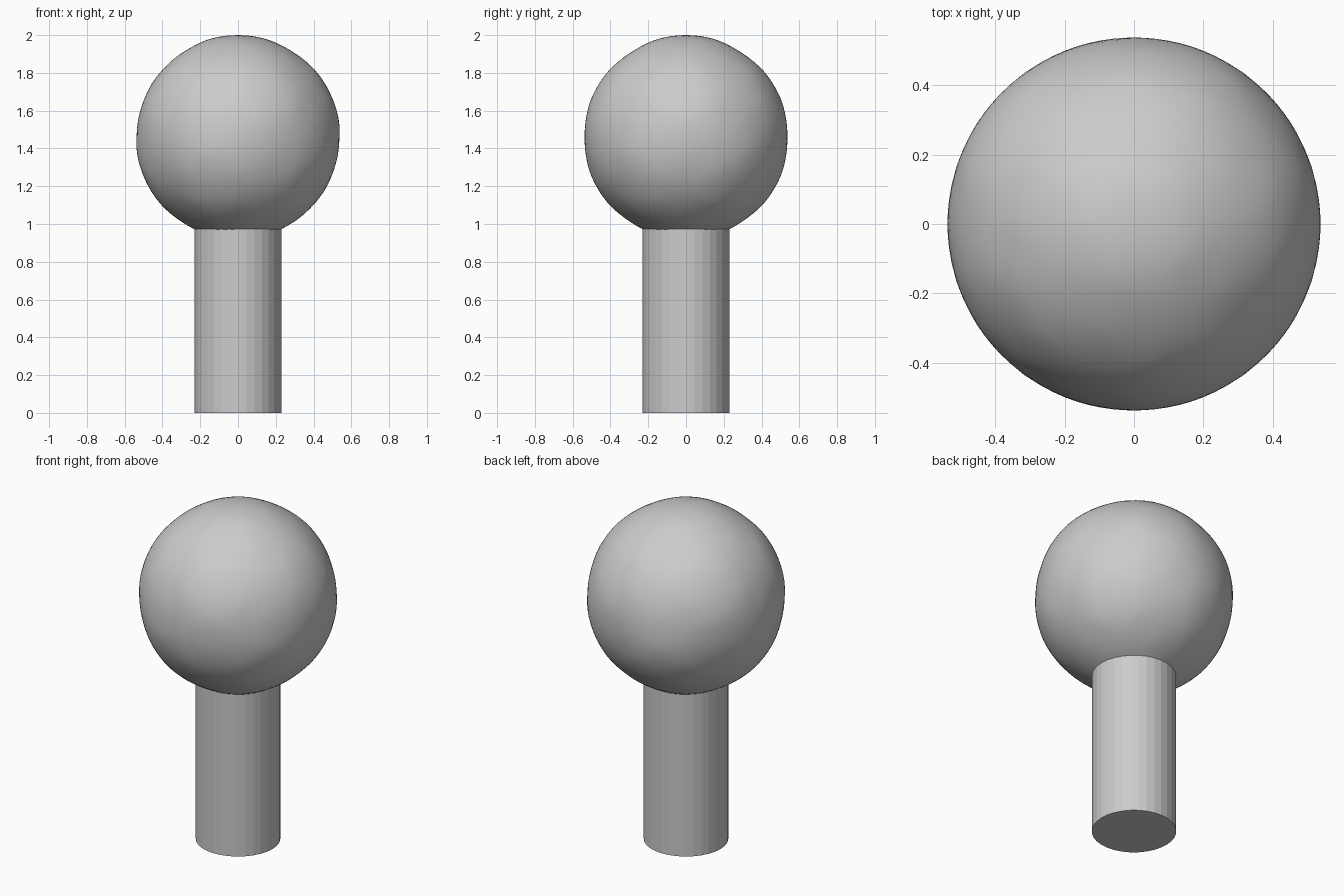
import bpy

if "Cube" in bpy.data.objects:
    bpy.data.objects.remove(bpy.data.objects["Cube"])

# Post: faceted 32-sided cylinder reaching into the ball
bpy.ops.mesh.primitive_cylinder_add(vertices=32, radius=0.23, depth=1.2, location=(0, 0, 0.6))
bpy.context.object.name = "post"

# Ball: icosphere rounded with subdivision, smooth shaded
bpy.ops.mesh.primitive_ico_sphere_add(subdivisions=2, radius=1)
ball = bpy.context.object
ball.name = "ball"
sub = ball.modifiers.new("round", 'SUBSURF')
sub.levels = sub.render_levels = 3
bpy.ops.object.modifier_apply(modifier=sub.name)
bpy.ops.object.shade_smooth()

# Size the ball and set its top at z = 2
half_width = max(abs(v.co.y) for v in ball.data.vertices)
s = 0.538 / half_width
top = max(v.co.z for v in ball.data.vertices) * s
ball.scale = (s, s, s)
ball.location = (0, 0, 2 - top)
